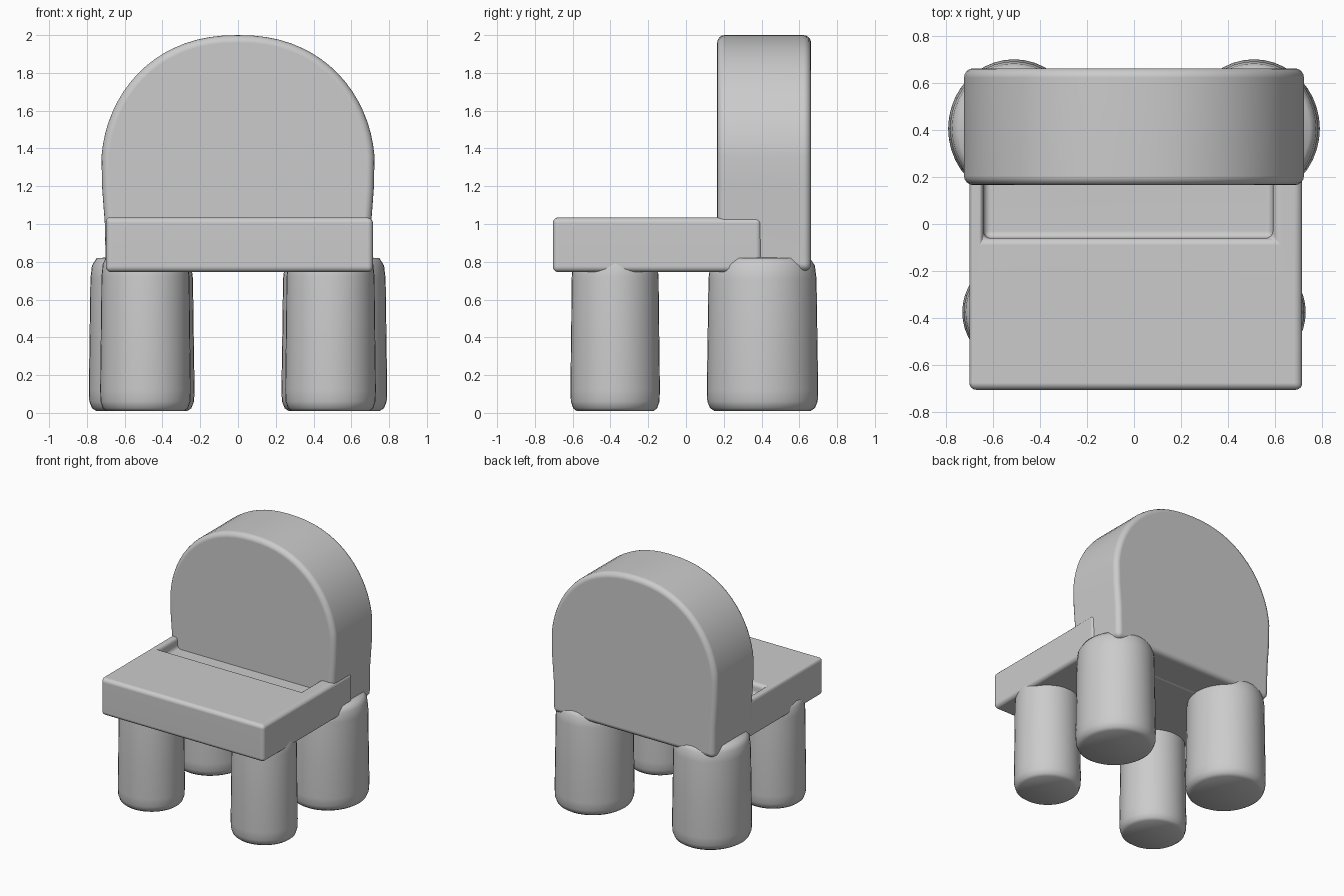
import bpy, bmesh, math

cube = bpy.data.objects.get("Cube")
if cube:
    bpy.data.objects.remove(cube, do_unlink=True)

grey = bpy.data.materials.new("plain_grey")
grey.use_nodes = True
colour = (0.6, 0.6, 0.6, 1)
grey.diffuse_color = colour
grey.node_tree.nodes["Principled BSDF"].inputs["Base Color"].default_value = colour


def finish(name, bm, bevel=0.0, segments=4):
    """Turn a bmesh into a smooth object with rounded edges."""
    bmesh.ops.recalc_face_normals(bm, faces=bm.faces)
    mesh = bpy.data.meshes.new(name)
    bm.to_mesh(mesh)
    bm.free()
    obj = bpy.data.objects.new(name, mesh)
    bpy.context.collection.objects.link(obj)
    mesh.materials.append(grey)
    mesh.shade_smooth()
    if bevel:
        mod = obj.modifiers.new("rounded_edges", "BEVEL")
        mod.width = bevel
        mod.segments = segments
        mod.limit_method = "ANGLE"
        mod.angle_limit = math.radians(40)
        obj.modifiers.new("even_shading", "WEIGHTED_NORMAL")
    return obj


def prism(points, y0, y1):
    """Extrude an x-z outline along y."""
    bm = bmesh.new()
    face = bm.faces.new([bm.verts.new((x, y0, z)) for x, z in points])
    new = bmesh.ops.extrude_face_region(bm, geom=[face])["geom"]
    verts = [g for g in new if isinstance(g, bmesh.types.BMVert)]
    bmesh.ops.translate(bm, verts=verts, vec=(0, y1 - y0, 0))
    return bm


def box(x0, x1, y0, y1, z0, z1):
    return prism([(x0, z0), (x1, z0), (x1, z1), (x0, z1)], y0, y1)


# Arched backrest: straight lower sides, elliptical top
arch = [(0.70, 0.75), (0.705, 1.0), (0.72, 1.2)]
arch += [(0.725 * math.cos(a) ** 0.9, 1.3 + 0.7 * math.sin(a))
         for a in (math.radians(5 * i) for i in range(1, 18))]
outline = arch + [(0, 2.0)] + [(-x, z) for x, z in reversed(arch)]
finish("backrest", prism(outline, 0.165, 0.662), 0.04)

# Seat slab with a shallow trough in front of the backrest
seat = finish("seat", box(-0.7, 0.715, -0.705, 0.4, 0.745, 1.035), 0.04)
cutter = finish("trough_cutter", box(-0.64, 0.59, -0.06, 0.3, 0.95, 1.2))
cutter.hide_render = True
cutter.hide_set(True)
cut = seat.modifiers.new("trough", "BOOLEAN")
cut.operation = "DIFFERENCE"
cut.object = cutter
cut.solver = "EXACT"
seat.modifiers.move(len(seat.modifiers) - 1, 0)


def leg(name, x, y, rx, ry, top):
    """Rounded, slightly bulging oval leg made from a lathed profile."""
    profile = [(0.0, 0.01), (0.86, 0.01), (0.94, 0.025), (0.99, 0.06), (1.0, 0.12),
               (0.985, 0.4), (0.97, top - 0.12), (0.94, top - 0.05),
               (0.85, top - 0.01), (0.0, top)]
    bm = bmesh.new()
    verts = [bm.verts.new((r, 0, z)) for r, z in profile]
    edges = [bm.edges.new(pair) for pair in zip(verts, verts[1:])]
    bmesh.ops.spin(bm, geom=verts + edges, axis=(0, 0, 1), cent=(0, 0, 0),
                   angle=math.tau, steps=40)
    bmesh.ops.remove_doubles(bm, verts=bm.verts, dist=0.0005)
    bmesh.ops.scale(bm, verts=bm.verts, vec=(rx, ry, 1))
    bmesh.ops.translate(bm, verts=bm.verts, vec=(x, y, 0))
    finish(name, bm)


# Slim front legs and thicker rear legs that bulge past the backrest
for side, s in (("left", 1), ("right", -1)):
    leg(f"{side}_front_leg", s * 0.49, -0.375, 0.24, 0.237, 0.84)
    leg(f"{side}_rear_leg", s * 0.51, 0.405, 0.28, 0.295, 0.83)
